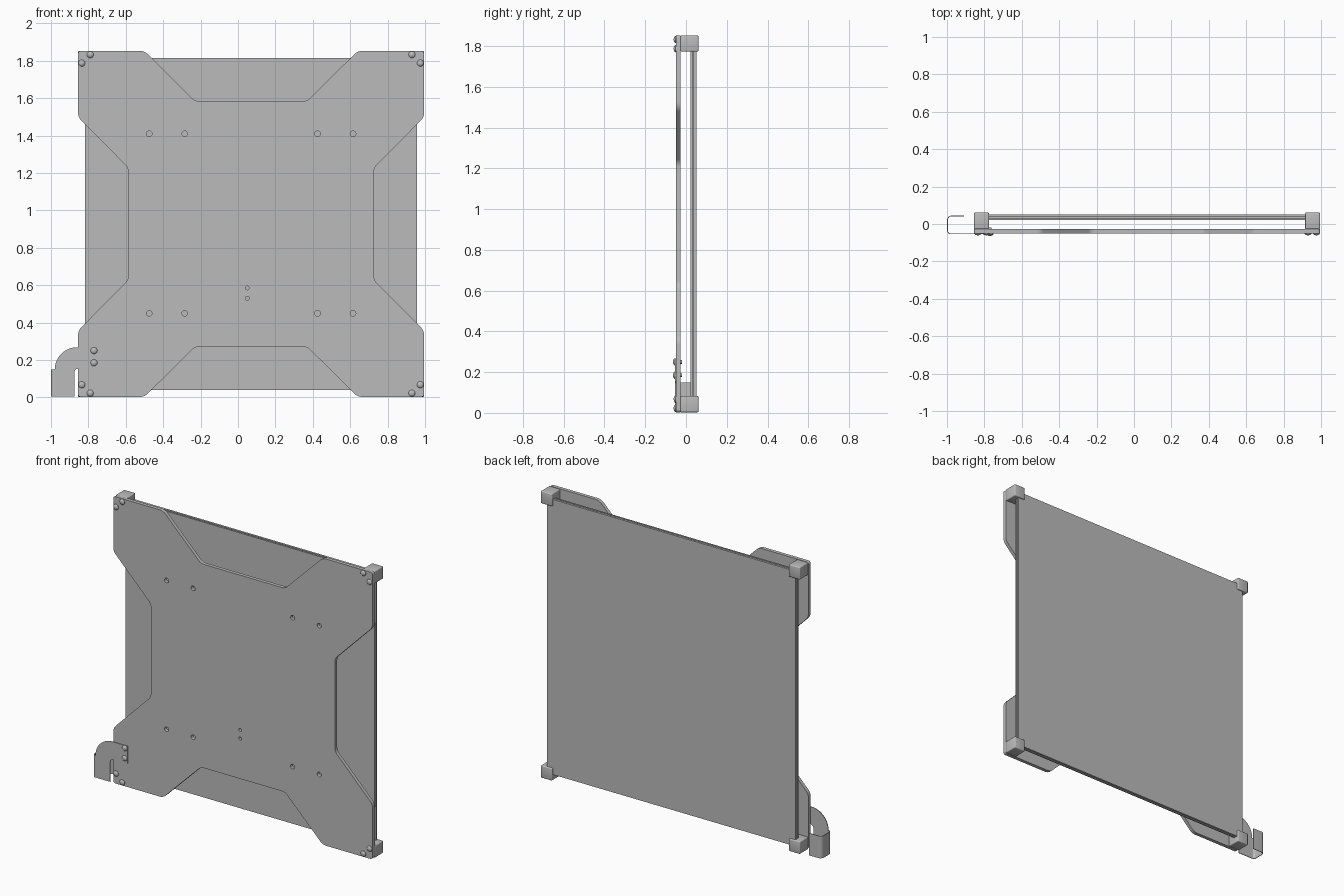
import bpy, bmesh, math
from mathutils import Vector, Matrix

cube = bpy.data.objects.get("Cube")
if cube:
    bpy.data.objects.remove(cube, do_unlink=True)

CX, CZ = 0.07, 0.9275      # centre of the square frame
HALF = 0.925               # half width of the front plate

metal = bpy.data.materials.new("grey metal")
metal.use_nodes = True
GREY = (0.5, 0.5, 0.5, 1)
metal.diffuse_color = GREY
metal.node_tree.nodes["Principled BSDF"].inputs["Base Color"].default_value = GREY


def finish(name, bm, smooth=True):
    bmesh.ops.recalc_face_normals(bm, faces=bm.faces)
    mesh = bpy.data.meshes.new(name)
    bm.to_mesh(mesh)
    bm.free()
    mesh.materials.append(metal)
    ob = bpy.data.objects.new(name, mesh)
    bpy.context.collection.objects.link(ob)
    if smooth:
        bpy.ops.object.select_all(action='DESELECT')
        ob.select_set(True)
        bpy.context.view_layer.objects.active = ob
        bpy.ops.object.shade_smooth_by_angle(angle=math.radians(30))
    return ob


def fillet(points, steps=6):
    """Round the corners of a closed outline of (a, b, radius)."""
    out = []
    n = len(points)
    for i, (a, b, r) in enumerate(points):
        p = Vector((a, b))
        if r == 0:
            out.append(p)
            continue
        u = (Vector(points[i - 1][:2]) - p).normalized()
        v = (Vector(points[(i + 1) % n][:2]) - p).normalized()
        half = u.angle(v) / 2
        centre = p + (u + v).normalized() * (r / math.sin(half))
        start = p + u * (r / math.tan(half)) - centre
        end = p + v * (r / math.tan(half)) - centre
        for k in range(steps + 1):
            d = start.lerp(end, k / steps).normalized() * r
            out.append(centre + d)
    return out


def extrude(name, outline, axis, lo, hi):
    """Extrude a 2D outline along y (outline in xz) or z (outline in xy)."""
    bm = bmesh.new()
    place = (lambda p: (p.x, lo, p.y)) if axis == 'y' else (lambda p: (p.x, p.y, lo))
    face = bm.faces.new([bm.verts.new(place(p)) for p in outline])
    res = bmesh.ops.extrude_face_region(bm, geom=[face])
    step = Vector((0, hi - lo, 0)) if axis == 'y' else Vector((0, 0, hi - lo))
    bmesh.ops.translate(bm, vec=step,
                        verts=[g for g in res["geom"] if isinstance(g, bmesh.types.BMVert)])
    return finish(name, bm)


def box(name, centre, size, bevel=0.0):
    bm = bmesh.new()
    bmesh.ops.create_cube(bm, size=1)
    bmesh.ops.scale(bm, vec=size, verts=bm.verts)
    bmesh.ops.translate(bm, vec=centre, verts=bm.verts)
    if bevel:
        bmesh.ops.bevel(bm, geom=bm.edges[:], offset=bevel, segments=3,
                        profile=0.5, affect='EDGES')
    return finish(name, bm, bevel > 0)


def screw(name, x, z, seat, tip, r=0.018):
    """Domed screw head on a short shank, pointing to the back."""
    bm = bmesh.new()
    profile = [(0, -0.011), (0.5, -0.0095), (0.85, -0.006), (1, -0.002), (1, 0),
               (0.5, 0), (0.5, tip - seat), (0, tip - seat)]
    verts = [bm.verts.new((a * r, d, 0)) for a, d in profile]
    edges = [bm.edges.new(pair) for pair in zip(verts, verts[1:])]
    bmesh.ops.spin(bm, geom=verts + edges, axis=(0, 1, 0), cent=(0, 0, 0),
                   angle=2 * math.pi, steps=20)
    bmesh.ops.remove_doubles(bm, verts=bm.verts, dist=0.0001)
    bmesh.ops.translate(bm, vec=(x, seat, z), verts=bm.verts)
    return finish(name, bm)


# Front plate: cross-shaped tabs made by turning one corner four times
corner = [(-0.30, 0.657, 0.05), (-0.57, HALF, 0.06), (-HALF, HALF, 0.015),
          (-HALF, 0.57, 0.06), (-0.657, 0.30, 0.05)]
outline = []
for q in range(4):
    turn = Matrix.Rotation(q * math.pi / 2, 2)
    for a, b, r in corner:
        p = turn @ Vector((a, b))
        outline.append((p.x + CX, p.y + CZ, r))
plate = extrude("front_plate", fillet(outline), 'y', -0.05, -0.027)

# Mounting holes through the plate
bm = bmesh.new()
holes = [(CX + s * d, CZ + t, 0.015) for s in (-1, 1) for d in (0.355, 0.545)
         for t in (-0.478, 0.482)]
holes += [(0.05, 0.53, 0.01), (0.05, 0.585, 0.01)]
for x, z, r in holes:
    bmesh.ops.create_cone(bm, cap_ends=True, segments=20, radius1=r, radius2=r, depth=0.1,
                          matrix=Matrix.Translation((x, -0.04, z))
                          @ Matrix.Rotation(math.pi / 2, 4, 'X'))
cutter = finish("hole_cutter", bm, False)
cutter.hide_render = True
cutter.hide_set(True)
cut = plate.modifiers.new("holes", 'BOOLEAN')
cut.operation = 'DIFFERENCE'
cut.solver = 'EXACT'
cut.object = cutter
bpy.context.view_layer.objects.active = plate
bpy.ops.object.modifier_apply(modifier=cut.name)
bpy.data.objects.remove(cutter, do_unlink=True)

# Back panel: two boards with a recessed core between them
for name, lo, hi, width in (("panel_front_board", 0.022, 0.031, 1.775),
                            ("panel_core", 0.031, 0.038, 1.755),
                            ("panel_back_board", 0.038, 0.051, 1.775)):
    box(name, (CX, (lo + hi) / 2, CZ), (width, hi - lo, width))

# Corner blocks, each with two screws
for sx, side in ((-1, "right"), (1, "left")):
    for sz, level in ((-1, "lower"), (1, "upper")):
        tag = f"{level}_{side}"
        box(f"corner_block_{tag}", (CX + sx * 0.885, 0.017, CZ + sz * 0.885),
            (0.08, 0.088, 0.08), 0.006)
        for k, (dx, dz) in enumerate(((0.905, 0.86), (0.86, 0.905))):
            screw(f"corner_screw_{tag}_{k + 1}", CX + sx * dx, CZ + sz * dz, -0.05, -0.03)

# Side hook: flat arm on the plate, bent round to the back
arm = [Vector(p) for p in ((-0.875, 0.005), (-0.98, 0.005))]
for k in range(13):
    a = math.pi - k * math.pi / 24
    arm.append(Vector((-0.86 + 0.12 * math.cos(a), 0.148 + 0.12 * math.sin(a))))
arm += [Vector(p) for p in ((-0.75, 0.268), (-0.75, 0.155), (-0.855, 0.155),
                            (-0.87, 0.148), (-0.875, 0.135))]
extrude("hook_arm", arm, 'y', -0.054, -0.05)
bend = [(-0.98, -0.054, 0), (-0.999, -0.054, 0.017), (-0.999, 0.045, 0.024),
        (-0.91, 0.045, 0), (-0.91, 0.041, 0), (-0.995, 0.041, 0.02),
        (-0.995, -0.05, 0.013), (-0.98, -0.05, 0)]
extrude("hook_lip", fillet(bend), 'z', 0.005, 0.148)
for k, z in enumerate((0.185, 0.25)):
    screw(f"hook_screw_{k + 1}", -0.77, z, -0.053, -0.02)
